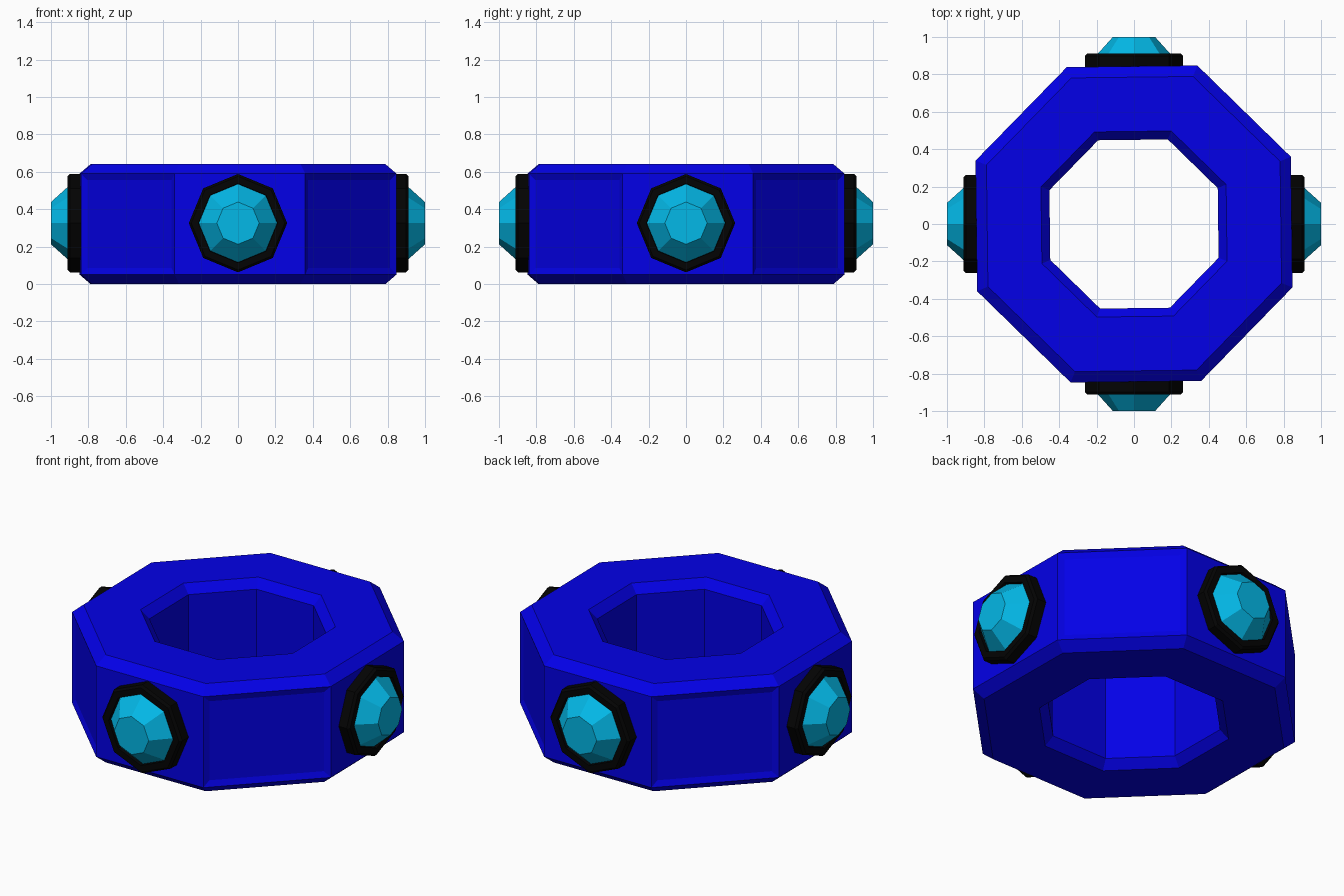
import bpy, bmesh, math
from mathutils import Matrix

if "Cube" in bpy.data.objects:
    bpy.data.objects.remove(bpy.data.objects["Cube"])


def material(name, rgb):
    m = bpy.data.materials.new(name)
    m.diffuse_color = (*rgb, 1)
    m.use_nodes = True
    m.node_tree.nodes["Principled BSDF"].inputs["Base Color"].default_value = m.diffuse_color
    return m


BLUE = material("deep blue", (0.001, 0.0, 0.8))
BLACK = material("black", (0.001, 0.001, 0.001))
CYAN = material("cyan gem", (0.001, 0.48, 0.8))


def loft(bm, rings, closed):
    """Join rings of equal vertex count; closed loops last to first, otherwise caps ends."""
    vs = [[bm.verts.new(p) for p in r] for r in rings]
    n = len(vs[0])
    pairs = list(zip(vs, vs[1:])) + ([(vs[-1], vs[0])] if closed else [])
    for a, b in pairs:
        for i in range(n):
            j = (i + 1) % n
            bm.faces.new((a[i], a[j], b[j], b[i]))
    if not closed:
        bm.faces.new(vs[0])
        bm.faces.new(vs[-1])
    bmesh.ops.recalc_face_normals(bm, faces=bm.faces)


def octagon(r, z, turn=0.0):
    return [(r * math.cos(turn + i * math.pi / 4),
             r * math.sin(turn + i * math.pi / 4), z) for i in range(8)]


def finish(bm, name, mat, matrix=Matrix()):
    me = bpy.data.meshes.new(name)
    bm.to_mesh(me)
    bm.free()
    me.materials.append(mat)
    ob = bpy.data.objects.new(name, me)
    ob.matrix_world = matrix
    bpy.context.collection.objects.link(ob)
    return ob


# Octagonal band: chamfered cross-section given as (apothem, height)
section = [(0.785, 0), (0.843, 0.05), (0.843, 0.59), (0.785, 0.64),
           (0.495, 0.64), (0.45, 0.59), (0.45, 0.05), (0.495, 0)]
turn = math.pi / 8 + math.radians(0.7)
bm = bmesh.new()
loft(bm, [octagon(a / math.cos(math.pi / 8), z, turn) for a, z in section], True)

# Shallow sunken panel on each diagonal wall
bm.normal_update()
walls = [f for f in bm.faces if abs(f.normal.z) < 0.1
         and f.calc_center_median().xy.length > 0.8
         and abs(f.normal.x * f.normal.y) > 0.3]
bmesh.ops.inset_individual(bm, faces=walls, thickness=0.05, depth=-0.012)
finish(bm, "band", BLUE)

# Four gems in black settings, built along +z and turned outwards
setting = [(0.263, 0.80), (0.263, 0.898), (0.25, 0.912), (0.212, 0.912), (0.205, 0.86), (0.205, 0.80)]
gem = [(0.21, 0.82), (0.21, 0.892), (0.113, 1.0)]
for k, side in enumerate(("right", "back", "left", "front")):
    place = (Matrix.Translation((0, 0, 0.325))
             @ Matrix.Rotation(k * math.pi / 2, 4, 'Z')
             @ Matrix.Rotation(math.pi / 2, 4, 'Y'))
    bm = bmesh.new()
    loft(bm, [octagon(r, z) for r, z in setting], True)
    finish(bm, "gem_setting_" + side, BLACK, place)
    bm = bmesh.new()
    loft(bm, [octagon(r, z) for r, z in gem], False)
    finish(bm, "gem_" + side, CYAN, place)
